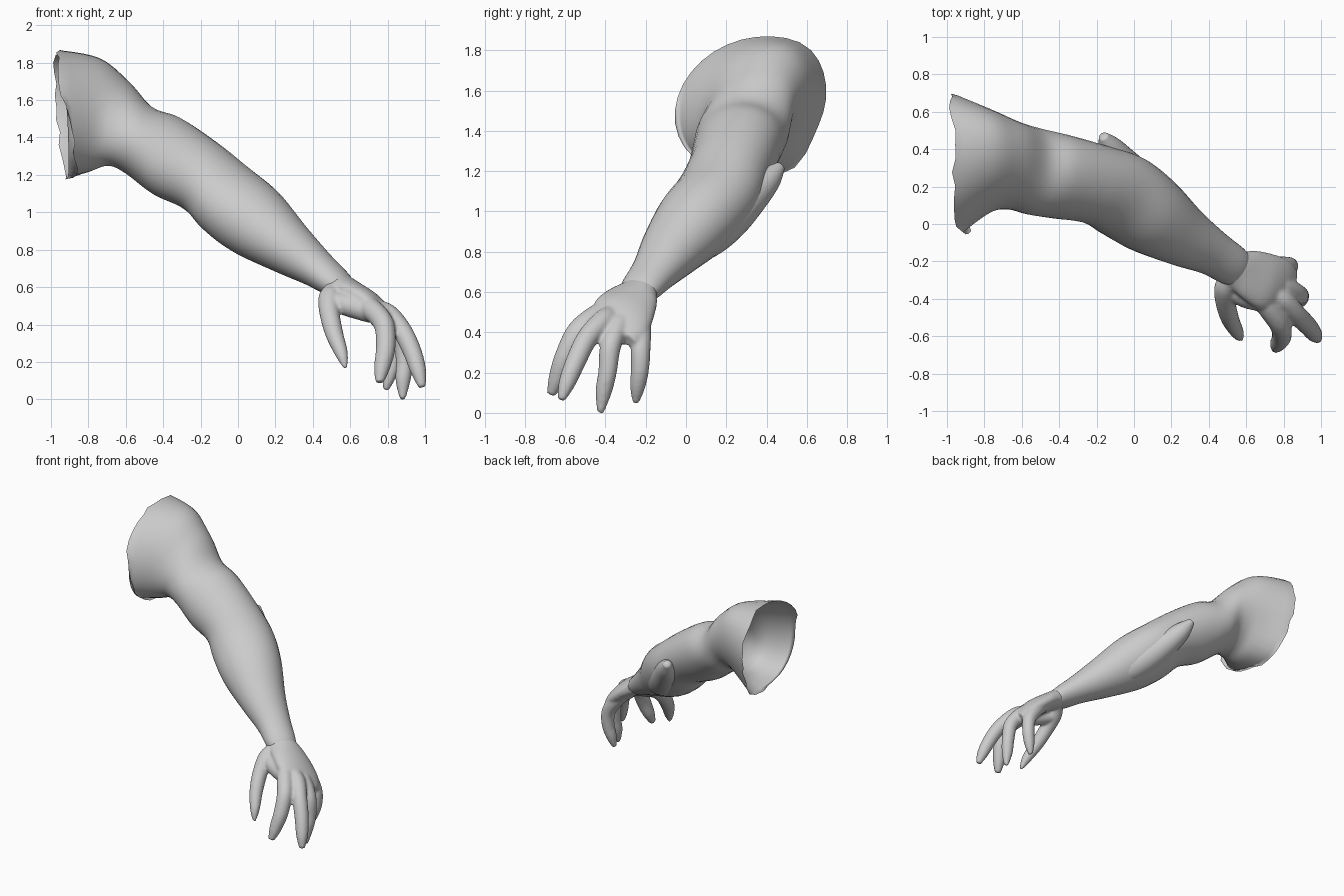
import bpy, bmesh, math, random
from mathutils import Vector as Vec

random.seed(4)
SIDES = 32


def smooth_rows(rows, steps):
    """Catmull-Rom interpolation of equally long number rows."""
    out = []
    for i in range(len(rows) - 1):
        a, b, c, d = (rows[max(0, min(len(rows) - 1, i + k))] for k in (-1, 0, 1, 2))
        for s in range(steps):
            t = s / steps
            out.append([0.5 * (2 * q + (r - p) * t + (2 * p - 5 * q + 4 * r - w) * t * t
                               + (3 * q - p - 3 * r + w) * t ** 3)
                        for p, q, r, w in zip(a, b, c, d)])
    out.append(list(rows[-1]))
    return out


def loft(bm, rows, steps, caps=(True, True), shape=None):
    """Skin elliptical sections given as centre, back half-axis and top half-axis."""
    rings = []
    for k, r in enumerate(smooth_rows(rows, steps)):
        c, u, v = Vec(r[0:3]), Vec(r[3:6]), Vec(r[6:9])
        ring = []
        for j in range(SIDES):
            a = 2 * math.pi * j / SIDES
            off = u * math.cos(a) + v * math.sin(a)
            if shape:
                off = shape(off, a, k / steps)
            ring.append(bm.verts.new(c + off))
        rings.append(ring)
    for a, b in zip(rings, rings[1:]):
        for j in range(SIDES):
            n = (j + 1) % SIDES
            bm.faces.new((a[j], a[n], b[n], b[j]))
    if caps[0]:
        bm.faces.new(rings[0][::-1])
    if caps[1]:
        bm.faces.new(rings[-1])


def limb(bm, path):
    """Round tapered tube through (x, y, z, radius) points."""
    pts = [Vec(p[:3]) for p in path]
    rows = []
    for i, p in enumerate(pts):
        t = (pts[min(i + 1, len(pts) - 1)] - pts[max(i - 1, 0)]).normalized()
        u = t.cross(Vec((1, 0, 0.3))).normalized()
        v = t.cross(u)
        rows.append([*p, *(u * path[i][3]), *(v * path[i][3])])
    loft(bm, rows, 6)


def make(name, bm):
    bmesh.ops.recalc_face_normals(bm, faces=bm.faces)
    me = bpy.data.meshes.new(name)
    bm.to_mesh(me)
    bm.free()
    for p in me.polygons:
        p.use_smooth = True
    ob = bpy.data.objects.new(name, me)
    bpy.context.collection.objects.link(ob)
    return ob


# Shoulder, upper arm and forearm: one open shell
arm_sections = [
    (-.945, .32, 1.53, -.015, .375, .03, -.02, .03, .335),
    (-.77, .335, 1.52, .0, .275, .04, .03, .04, .30),
    (-.64, .31, 1.475, .03, .23, .03, .05, .03, .225),
    (-.53, .28, 1.385, .03, .23, 0, .07, .01, .178),
    (-.38, .25, 1.30, .04, .22, 0, .07, .02, .205),
    (-.20, .21, 1.195, .06, .205, 0, .08, 0, .18),
    (-.06, .15, 1.07, .10, .205, 0, .10, -.02, .17),
    (.09, .05, .95, .11, .185, 0, .095, -.04, .165),
    (.27, -.07, .81, .085, .14, 0, .065, -.04, .125),
    (.42, -.155, .70, .065, .105, 0, .045, -.03, .088),
    (.53, -.225, .615, .06, .09, 0, .04, -.03, .06),
    (.58, -.25, .58, .035, .07, 0, .025, -.02, .04),
]


def torn_shoulder(off, a, s):
    """Armpit flap at the lower back, chest flare in front, ragged rim."""
    fade = max(0.0, 1 - (s / 1.5) ** 2)
    d = (math.degrees(a) + 180) % 360 - 180
    grow = .2 * math.exp(-((d + 60) / 22) ** 2) + .05 * math.exp(-((d - 50) / 25) ** 2)
    off = off * (1 + grow * fade)
    if s == 0:
        off.x += random.uniform(-.02, .02)
        # the rim is set back below the chest
        off.x += .06 * math.exp(-((d + 130) / 45) ** 2)
    return off


bm = bmesh.new()
loft(bm, arm_sections, 6, (False, False), torn_shoulder)
make("arm", bm)

# Elbow point running into the underside of the forearm
bm = bmesh.new()
limb(bm, [(-.165, .47, 1.225, .025), (-.13, .415, 1.165, .062), (-.07, .33, 1.085, .09),
          (.03, .21, .975, .115), (.14, .085, .88, .12), (.28, -.05, .79, .08)])
make("elbow", bm)

# Hand: palm, web, thumb and fingers fused together
bm = bmesh.new()
loft(bm, [
    (.48, -.19, .655, .045, .065, 0, .03, -.02, .04),
    (.54, -.23, .61, .055, .082, 0, .036, -.027, .053),
    (.62, -.27, .565, .045, .125, -.02, .035, -.015, .055),
    (.71, -.31, .50, .045, .145, -.04, .035, 0, .06),
    (.78, -.33, .435, .045, .135, -.04, .032, 0, .052),
    (.83, -.35, .38, .04, .10, -.03, .025, 0, .035),
], 6)
digits = {
    "thumb": [(.52, -.27, .59, .05), (.49, -.34, .54, .06), (.49, -.42, .46, .054),
              (.515, -.51, .35, .048), (.555, -.585, .24, .034), (.575, -.62, .165, .01)],
    "index": [(.66, -.37, .52, .05), (.72, -.45, .475, .058), (.78, -.54, .40, .055),
              (.79, -.60, .28, .052), (.77, -.64, .17, .043), (.755, -.67, .09, .022)],
    "middle": [(.72, -.36, .49, .05), (.80, -.41, .455, .056), (.875, -.49, .37, .053),
               (.93, -.545, .26, .05), (.965, -.59, .15, .042), (.985, -.62, .065, .02)],
    "ring": [(.72, -.30, .48, .05), (.80, -.335, .43, .055), (.875, -.375, .33, .052),
             (.89, -.39, .20, .046), (.882, -.41, .10, .04), (.88, -.425, .0, .016)],
    "little": [(.70, -.23, .48, .045), (.77, -.225, .415, .052), (.825, -.225, .32, .049),
               (.83, -.228, .22, .045), (.81, -.24, .13, .038), (.79, -.25, .05, .016)],
    "web": [(.49, -.34, .53, .05), (.60, -.39, .50, .06), (.72, -.42, .46, .055)],
}
for path in digits.values():
    limb(bm, path)
hand = make("hand", bm)
fuse = hand.modifiers.new("fuse", 'REMESH')
fuse.mode = 'VOXEL'
fuse.voxel_size = 0.01
fuse.use_smooth_shade = True
soft = hand.modifiers.new("soften", 'SMOOTH')
soft.factor = 0.5
soft.iterations = 5
